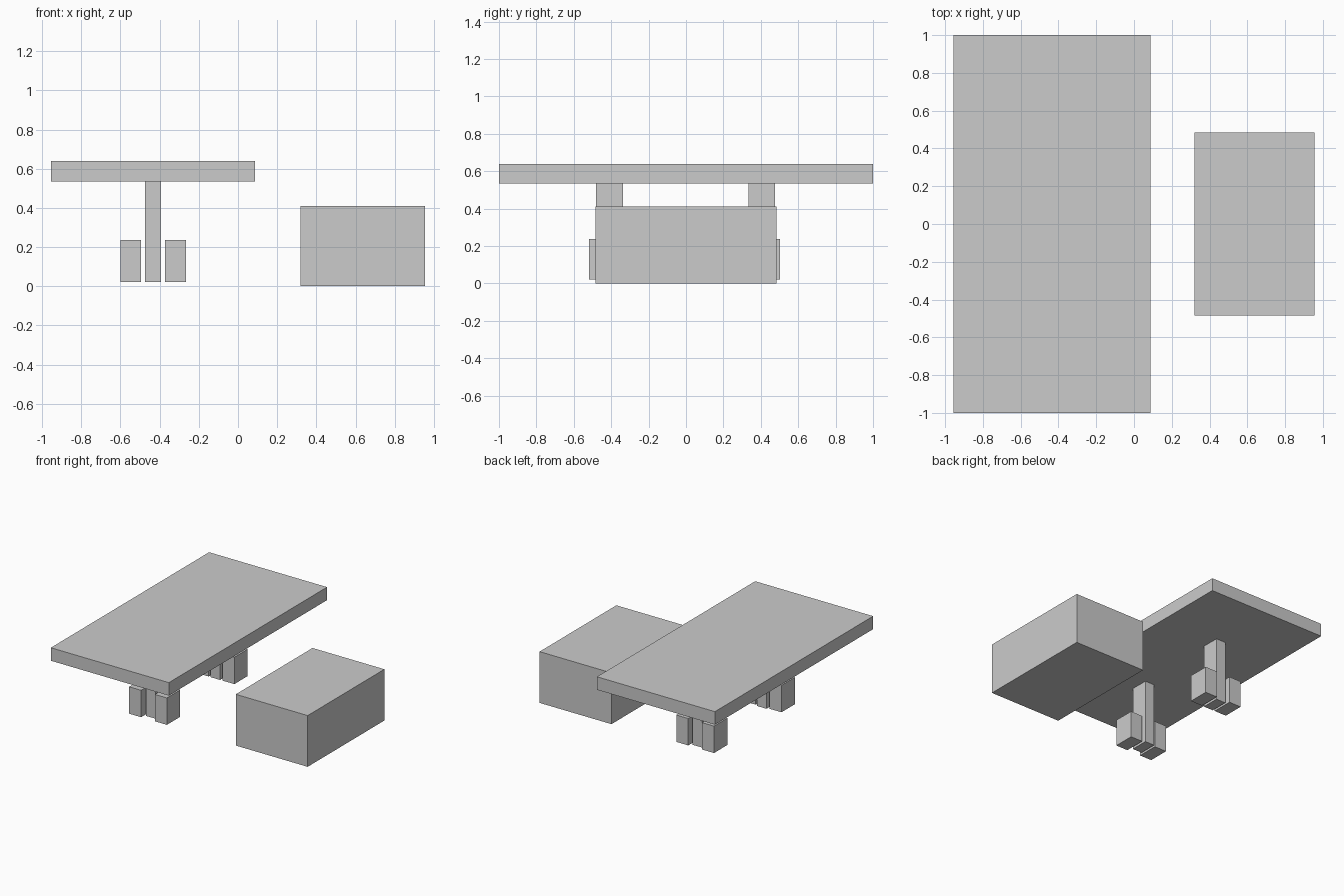
import bpy

if "Cube" in bpy.data.objects:
    bpy.data.objects.remove(bpy.data.objects["Cube"])


def box(name, xs, ys, zs):
    """Box spanning the given (min, max) ranges, with scale applied."""
    spans = (xs, ys, zs)
    centre = [(a + b) / 2 for a, b in spans]
    size = [b - a for a, b in spans]
    bpy.ops.mesh.primitive_cube_add(size=1, location=centre)
    obj = bpy.context.object
    obj.name = name
    obj.scale = size
    bpy.ops.object.transform_apply(location=False, rotation=False, scale=True)
    return obj


# Table top and separate solid bench
box("table_top", (-0.956, 0.088), (-1.0, 1.0), (0.534, 0.638))
box("bench", (0.32, 0.956), (-0.485, 0.485), (0.0, 0.41))

# Two legs, each a post flanked by a pair of short foot blocks
for end, post_y, foot_y in (
    ("front", (-0.48, -0.337), (-0.519, -0.35)),
    ("back", (0.333, 0.476), (0.334, 0.503)),
):
    box(f"{end}_post", (-0.476, -0.392), post_y, (0.022, 0.534))
    for side, foot_x in (("left", (-0.6, -0.494)), ("right", (-0.372, -0.266))):
        box(f"{end}_{side}_foot", foot_x, foot_y, (0.022, 0.237))
